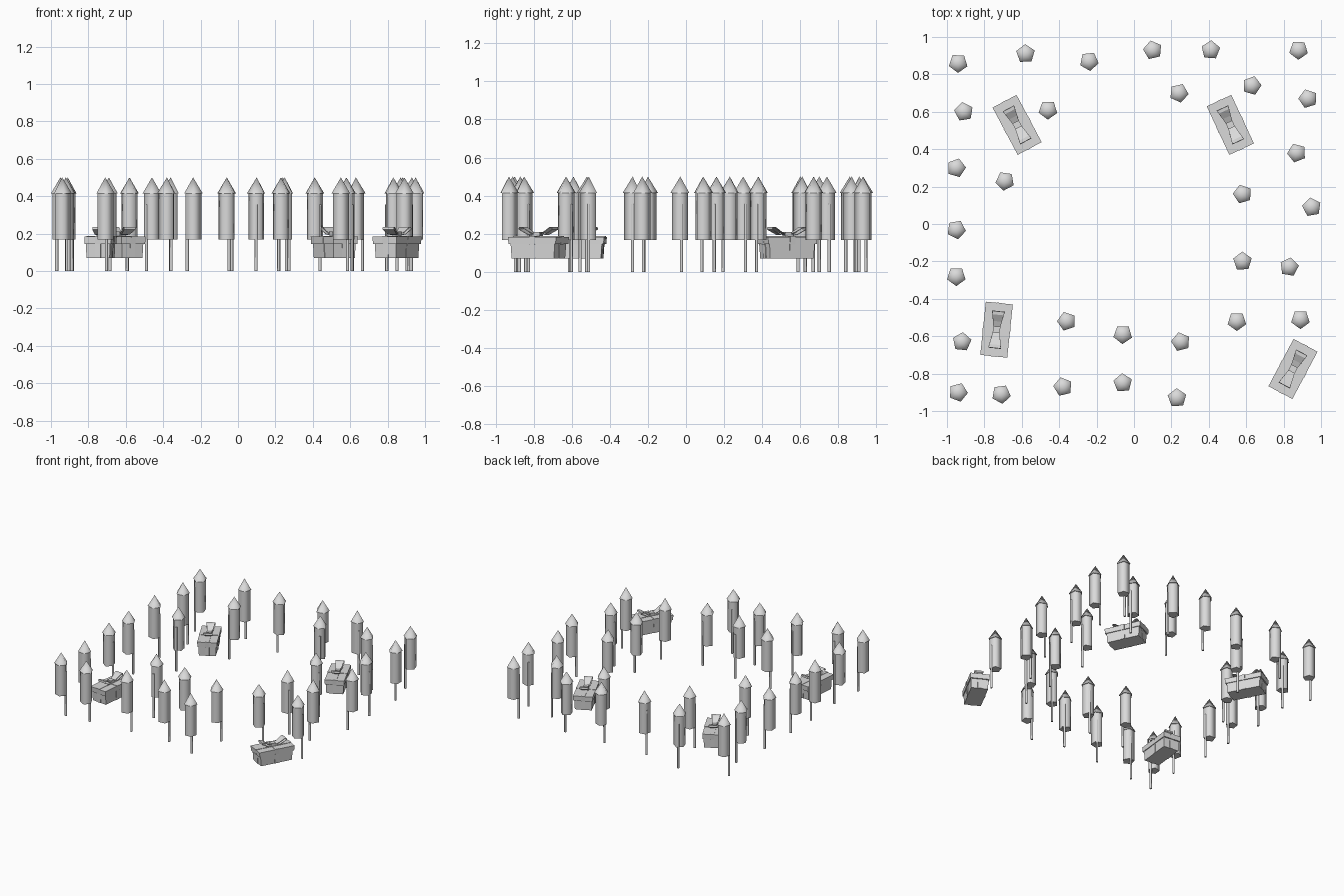
import bpy, bmesh
from math import radians
from mathutils import Matrix

if "Cube" in bpy.data.objects:
    bpy.data.objects.remove(bpy.data.objects["Cube"], do_unlink=True)

grey = bpy.data.materials.new("plain_grey")
grey.use_nodes = True
grey.diffuse_color = (0.7, 0.7, 0.7, 1)
grey.node_tree.nodes["Principled BSDF"].inputs["Base Color"].default_value = (0.7, 0.7, 0.7, 1)


def make_mesh(name, bm, smooth=False):
    bmesh.ops.recalc_face_normals(bm, faces=bm.faces)
    mesh = bpy.data.meshes.new(name)
    for face in bm.faces:
        face.smooth = smooth
    if smooth:
        for edge in bm.edges:
            edge.smooth = edge.calc_face_angle(0) < radians(75)
    bm.to_mesh(mesh)
    bm.free()
    mesh.materials.append(grey)
    return mesh


def place(name, mesh, x, y, angle):
    obj = bpy.data.objects.new(name, mesh)
    obj.location = (x, y, 0)
    obj.rotation_euler.z = radians(angle)
    bpy.context.collection.objects.link(obj)


def add_cone(bm, bottom, top, r1, r2, sides, x=0):
    turn = Matrix.Rotation(radians(36), 4, "Z")
    bmesh.ops.create_cone(bm, cap_ends=True, segments=sides, radius1=r1, radius2=r2,
                          depth=top - bottom,
                          matrix=Matrix.Translation((x, 0, (bottom + top) / 2)) @ turn)


def add_box(bm, length, width, bottom, top, base_scale=1.0):
    size = Matrix.Diagonal((length, width, top - bottom, 1))
    verts = bmesh.ops.create_cube(
        bm, size=1, matrix=Matrix.Translation((0, 0, (bottom + top) / 2)) @ size)["verts"]
    for v in verts:
        if v.co.z < (bottom + top) / 2:
            v.co.x *= base_scale
            v.co.y *= base_scale


def add_bow_loop(bm, side):
    # closed ribbon band that widens towards its outer end
    profile = [(0, .192), (.045, .212), (.08, .234), (.098, .236), (.1, .222), (.05, .194)]
    rings = []
    for u, z in profile:
        half = .016 + u * .18
        rings.append([bm.verts.new((side * u, s * half, z)) for s in (-1, 1)])
    band = []
    for a, b in zip(rings, rings[1:] + rings[:1]):
        corners = (a[0], a[1], b[1], b[0])
        band.append(bm.faces.new(corners[::-side]))
    bmesh.ops.recalc_face_normals(bm, faces=band)
    bmesh.ops.solidify(bm, geom=band, thickness=.003)


# Rocket parts: five-sided tube, pointed cap, guide stick on the side
bm = bmesh.new()
add_cone(bm, .167, .42, .045, .045, 5)
rocket_body = make_mesh("rocket_body", bm, True)
bm = bmesh.new()
add_cone(bm, .415, .5, .052, 0, 5)
rocket_cap = make_mesh("rocket_cap", bm, True)
bm = bmesh.new()
add_cone(bm, 0, .355, .009, .009, 5, .036)
rocket_stick = make_mesh("rocket_stick", bm, True)

# Gift parts: tapered box, lid, crossed ribbon bands, bow
bm = bmesh.new()
add_box(bm, .262, .13, .07, .15, .96)
gift_box = make_mesh("gift_box", bm)
bm = bmesh.new()
add_box(bm, .286, .145, .145, .184, .98)
gift_lid = make_mesh("gift_lid", bm)
bm = bmesh.new()
for lower, upper, grow in ((.07, .15, 0), (.144, .187, .022)):
    add_box(bm, .267 + grow, .03, lower, upper, .97)
    add_box(bm, .03, .135 + grow * .6, lower, upper, .97)
gift_ribbon = make_mesh("gift_ribbon", bm)
bm = bmesh.new()
add_bow_loop(bm, 1)
add_bow_loop(bm, -1)
add_box(bm, .035, .038, .186, .21)
gift_bow = make_mesh("gift_bow", bm)

# Rocket positions in hundredths, with the direction of the stick
rockets = [
    (-94, 86, 215), (-58, 91, 110), (-24, 87, 150), (10, 93, 265), (41, 93, -40),
    (88, 93, 215), (-91, 60, 45), (-46, 61, 215), (24, 70, -60), (63, 74, 20),
    (93, 67, 125), (-95, 30, 20), (-69, 23, -80), (87, 38, -15), (58, 16, -20),
    (95, 9, 190), (-95, -3, 10), (-95, -28, 0), (58, -20, -35), (83, -23, 170),
    (-36, -52, 270), (-6, -59, 70), (25, -63, 50), (55, -52, 0), (89, -51, 0),
    (-92, -63, 30), (-94, -90, 15), (-71, -91, 80), (-38, -87, 50), (-6, -85, 40),
    (23, -93, 110)]
for x, y, angle in rockets:
    for name, mesh in (("rocket_body", rocket_body), ("rocket_cap", rocket_cap),
                       ("rocket_stick", rocket_stick)):
        place(name, mesh, x / 100, y / 100, angle)

gifts = [(-.625, .53, 118), (.515, .53, 115), (-.735, -.565, 84), (.85, -.775, 62)]
for x, y, angle in gifts:
    for name, mesh in (("gift_box", gift_box), ("gift_lid", gift_lid),
                       ("gift_ribbon", gift_ribbon), ("gift_bow", gift_bow)):
        place(name, mesh, x, y, angle)
